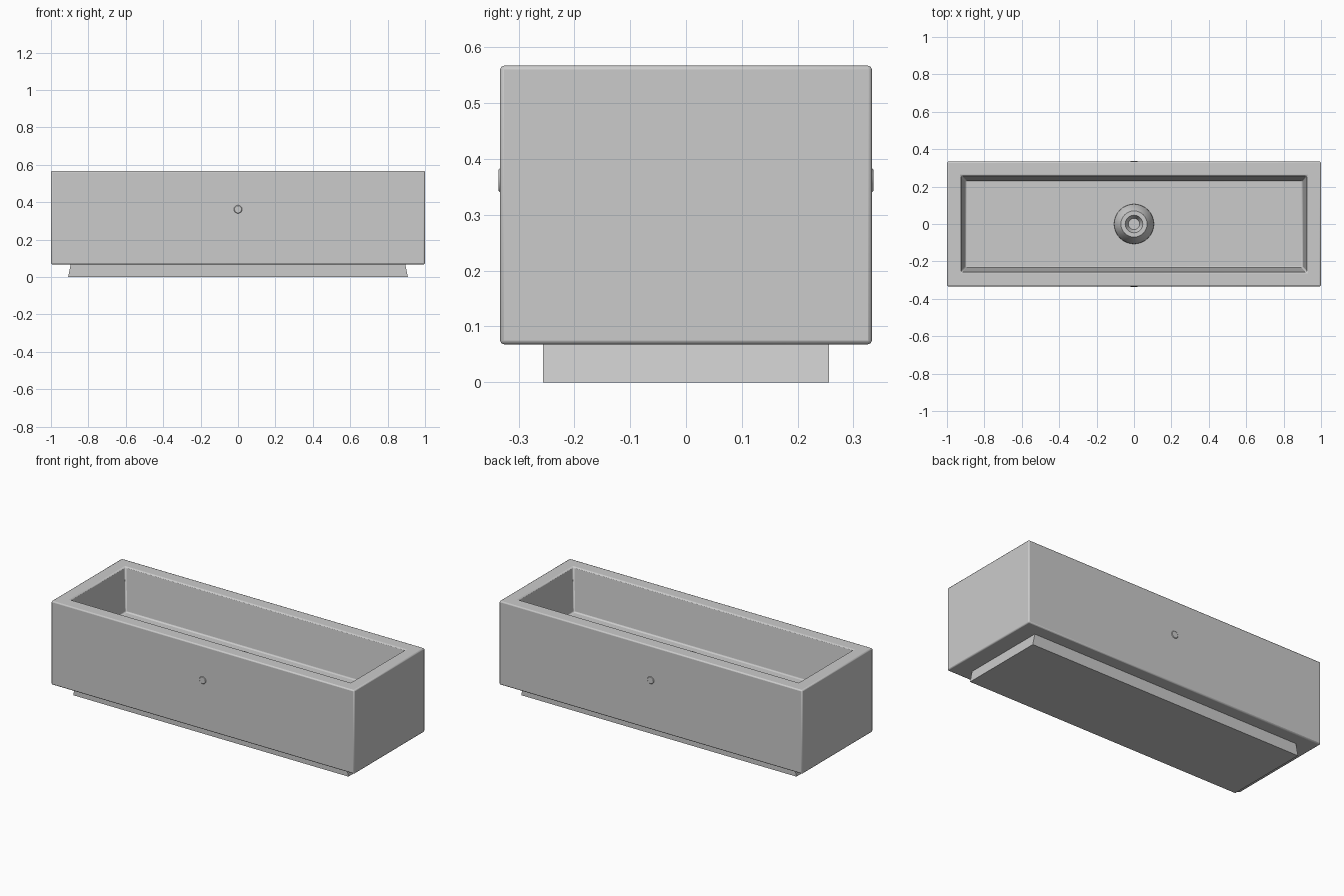
import bpy, bmesh, math

if "Cube" in bpy.data.objects:
    bpy.data.objects.remove(bpy.data.objects["Cube"])


def finish(bm, name, bevel=0.0, smooth=True):
    bmesh.ops.recalc_face_normals(bm, faces=bm.faces)
    me = bpy.data.meshes.new(name)
    bm.to_mesh(me)
    bm.free()
    ob = bpy.data.objects.new(name, me)
    bpy.context.collection.objects.link(ob)
    if bevel:
        mod = ob.modifiers.new("Bevel", 'BEVEL')
        mod.width = bevel
        mod.segments = 2
        mod.limit_method = 'ANGLE'
    if smooth:
        bpy.context.view_layer.objects.active = ob
        ob.select_set(True)
        bpy.ops.object.shade_smooth_by_angle(angle=math.radians(30))
        ob.select_set(False)
    return ob


def rect_loft(name, sections, bevel=0.0, smooth=True):
    """Skin a stack of centred rectangles (half x, half y, z), capped at both ends."""
    bm = bmesh.new()
    loops = [[bm.verts.new((sx * hx, sy * hy, z))
              for sx, sy in ((-1, -1), (1, -1), (1, 1), (-1, 1))]
             for hx, hy, z in sections]
    for a, b in zip(loops, loops[1:]):
        for i in range(4):
            j = (i + 1) % 4
            bm.faces.new((a[i], a[j], b[j], b[i]))
    bm.faces.new(loops[0][::-1])
    bm.faces.new(loops[-1])
    return finish(bm, name, bevel, smooth)


def lathe(name, profile, sides):
    """Spin a (radius, height) profile about z."""
    bm = bmesh.new()
    vs = [bm.verts.new((r, 0, z)) for r, z in profile]
    es = [bm.edges.new(p) for p in zip(vs, vs[1:])]
    bmesh.ops.spin(bm, geom=vs + es, cent=(0, 0, 0), axis=(0, 0, 1),
                   angle=math.tau, steps=sides, use_duplicate=False)
    bmesh.ops.remove_doubles(bm, verts=bm.verts, dist=1e-5)
    return finish(bm, name)


FLOOR = 0.31

# Foot plinth, ends leaning inward
rect_loft("base_plinth", [(0.908, 0.256, 0), (0.893, 0.256, 0.075)], smooth=False)

# Trough: outside, rim, tapering basin and floor in one shell
rect_loft("trough_body", [(1.0, 0.333, 0.068), (1.0, 0.333, 0.567),
                          (0.924, 0.257, 0.567), (0.902, 0.233, FLOOR)], bevel=0.007)

# Conical water outlet on the basin floor
lathe("floor_outlet", [(0.107, FLOOR - 0.003), (0.105, FLOOR + 0.015), (0.07, FLOOR + 0.07),
                       (0.047, FLOOR + 0.07), (0.03, FLOOR + 0.035), (0, FLOOR + 0.035)], 32)

# Small plugs on the front and back walls
for name, side in (("front_plug", -1), ("back_plug", 1)):
    plug = lathe(name, [(0.022, 0), (0.022, 0.010), (0.019, 0.0125), (0, 0.0125)], 24)
    plug.rotation_euler = (-side * math.pi / 2, 0, 0)
    plug.location = (0, side * 0.323, 0.362)
